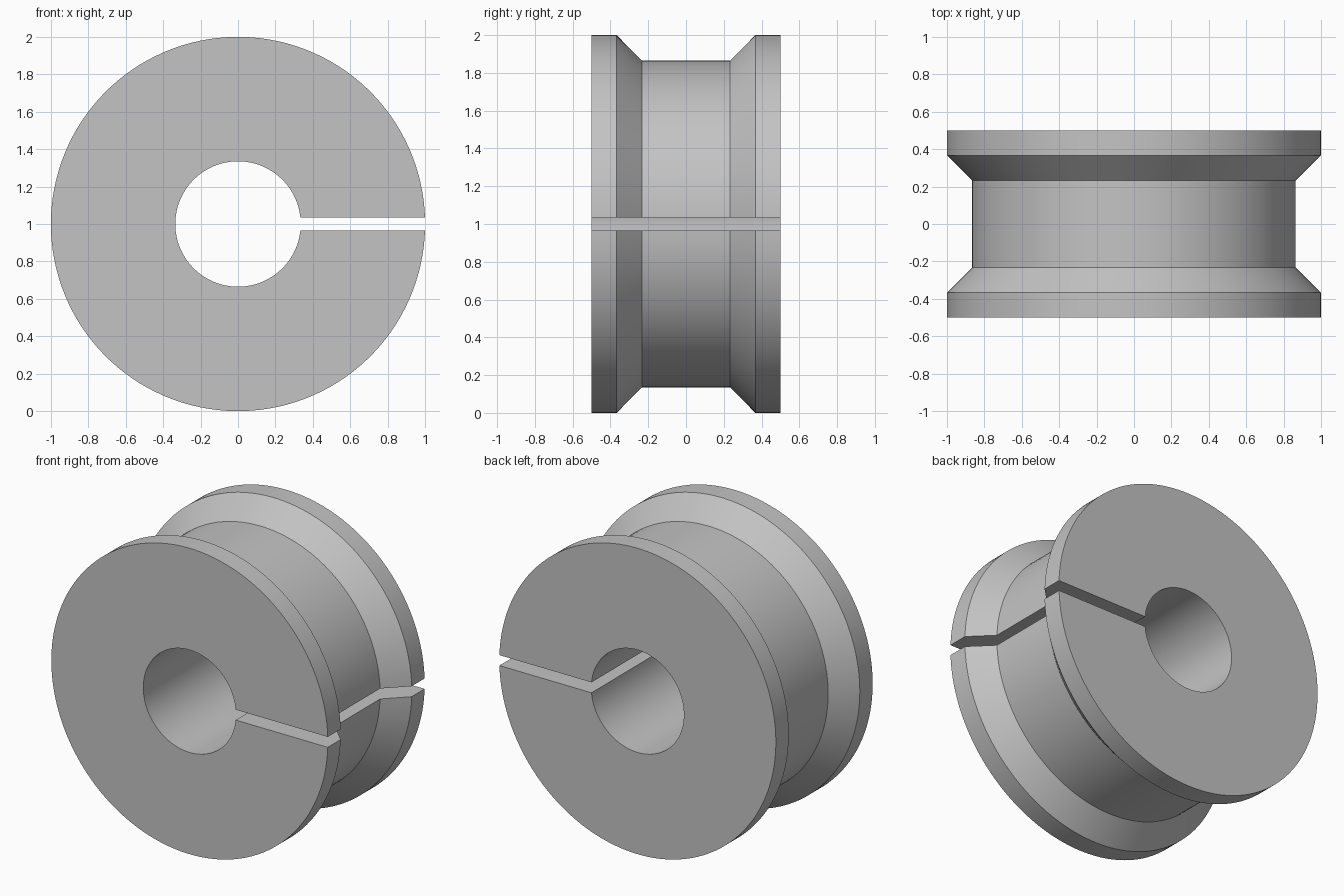
import bpy
import bmesh
from math import asin, cos, sin, pi, radians

cube = bpy.data.objects.get("Cube")
if cube:
    bpy.data.objects.remove(cube, do_unlink=True)

SEGMENTS = 128
SLOT_HALF = 0.034
BORE, GROOVE, RIM = 0.335, 0.865, 1.0

grey = bpy.data.materials.new("plain grey")
grey.use_nodes = True
colour = (0.55, 0.55, 0.55, 1)
grey.diffuse_color = colour
grey.node_tree.nodes["Principled BSDF"].inputs["Base Color"].default_value = colour

# Cross-section as (radius, y): bore, flanges and chamfered groove
half = [(BORE, -0.5), (RIM, -0.5), (RIM, -0.367), (GROOVE, -0.233)]
profile = half + [(r, -y) for r, y in reversed(half)]


def section(bm, t):
    """Profile ring at fraction t of the sweep, starting and ending on the slot walls."""
    ring = []
    for r, y in profile:
        start = asin(SLOT_HALF / r)
        a = start + t * (2 * pi - 2 * start)
        ring.append(bm.verts.new((r * cos(a), y, 1 + r * sin(a))))
    return ring


# Slit bush: sweep the section around the y axis, leaving the parallel slot open
bm = bmesh.new()
rings = [section(bm, i / SEGMENTS) for i in range(SEGMENTS + 1)]
count = len(profile)
for a, b in zip(rings, rings[1:]):
    for j in range(count):
        k = (j + 1) % count
        bm.faces.new((a[j], a[k], b[k], b[j]))

# Flat slot walls
bm.faces.new(rings[0])
bm.faces.new(rings[-1])
bmesh.ops.recalc_face_normals(bm, faces=bm.faces)

mesh = bpy.data.meshes.new("slit_bush")
bm.to_mesh(mesh)
bm.free()
mesh.materials.append(grey)
bush = bpy.data.objects.new("slit_bush", mesh)
bpy.context.collection.objects.link(bush)

bpy.ops.object.select_all(action="DESELECT")
bush.select_set(True)
bpy.context.view_layer.objects.active = bush
bpy.ops.object.shade_smooth_by_angle(angle=radians(30))
